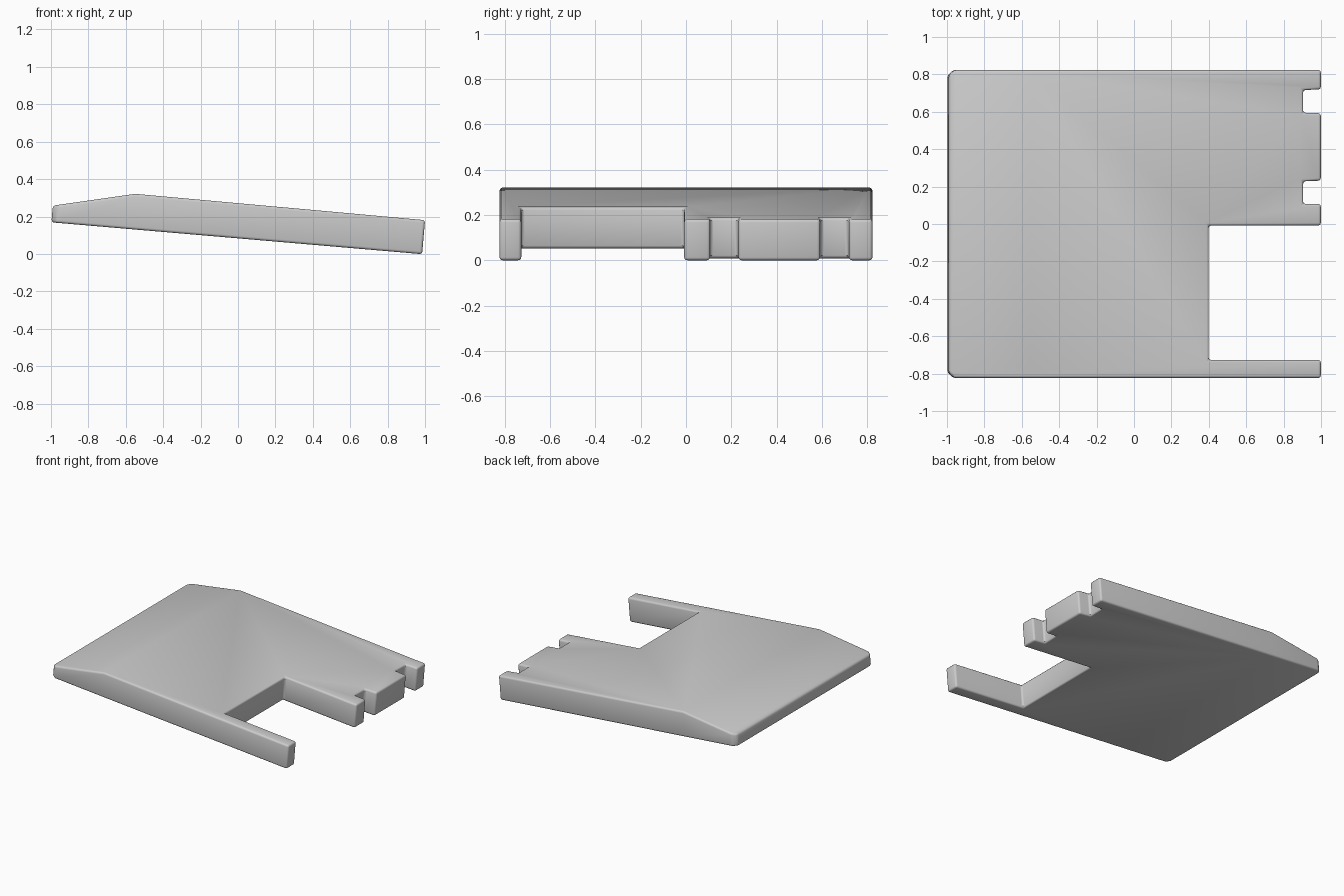
import bpy
import bmesh
import math

if "Cube" in bpy.data.objects:
    bpy.data.objects.remove(bpy.data.objects["Cube"])

RIDGE = -0.55


def bottom_z(x):
    return 0.170 - 0.0858 * (x + 1.0)


def top_z(x):
    if x < RIDGE:
        return 0.322 + (x - RIDGE) * 0.143
    return 0.322 - (x - RIDGE) * 0.0906


# Outline seen from above: clipped rear corners, large bay, two small notches
outline = [
    (-0.99, -0.795), (-0.96, -0.823), (RIDGE, -0.823),
    (1.0, -0.823), (1.0, -0.727), (0.40, -0.727),
    (0.40, -0.008), (1.0, -0.008),
    (1.0, 0.107), (0.905, 0.107), (0.905, 0.228), (1.0, 0.232),
    (1.0, 0.592), (0.905, 0.595), (0.905, 0.716), (1.0, 0.720),
    (1.0, 0.823), (RIDGE, 0.823), (-0.96, 0.823), (-0.99, 0.795),
]

# Wedge plate: walls stand square to the tilted underside
bm = bmesh.new()
top, low = [], []
for x, y in outline:
    z = top_z(x)
    xb = x - 0.085 * (z - bottom_z(x))
    top.append(bm.verts.new((x, y, z)))
    low.append(bm.verts.new((xb, y, bottom_z(xb))))

n = len(outline)
for i in range(n):
    j = (i + 1) % n
    bm.faces.new((low[i], low[j], top[j], top[i]))
bm.faces.new(top[2:18])                       # long front slope
bm.faces.new(top[17:] + top[:3])              # short rear slope
bm.faces.new(low[::-1])                       # underside
bmesh.ops.recalc_face_normals(bm, faces=bm.faces)

# Soft rounded rims
rims = [e for e in bm.edges if e.calc_face_angle(0) > math.radians(30)]
bmesh.ops.bevel(bm, geom=rims, offset=0.014, segments=3, profile=0.5,
                affect='EDGES', clamp_overlap=True)
low_point = min(v.co.z for v in bm.verts)
for v in bm.verts:
    v.co.z -= low_point

mesh = bpy.data.meshes.new("notched_wedge_plate")
bm.to_mesh(mesh)
bm.free()
plate = bpy.data.objects.new("notched_wedge_plate", mesh)
bpy.context.collection.objects.link(plate)
bpy.context.view_layer.objects.active = plate
plate.select_set(True)
bpy.ops.object.shade_smooth_by_angle(angle=math.radians(30))
